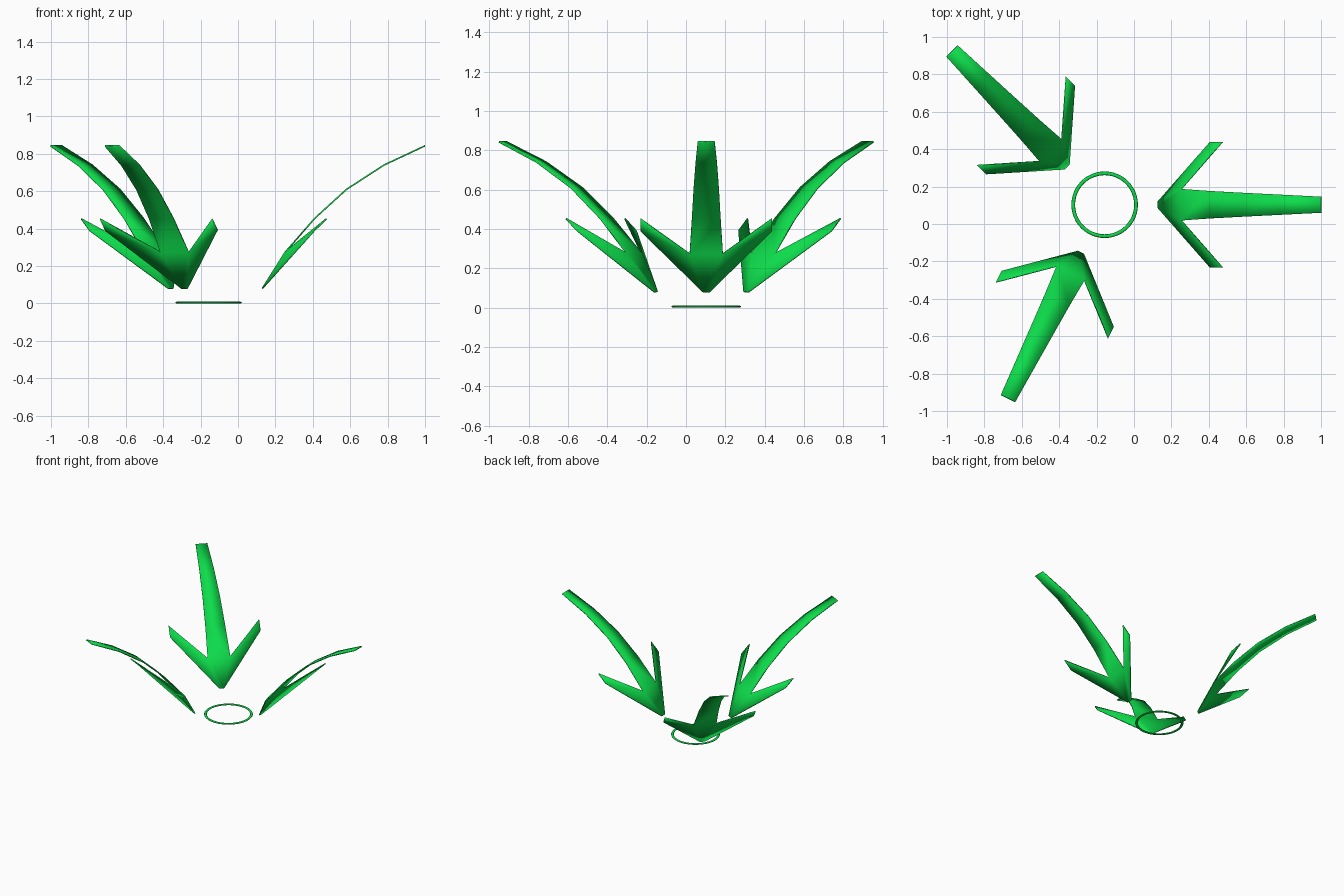
import bpy, bmesh, math
from mathutils import Matrix

cube = bpy.data.objects.get("Cube")
if cube:
    bpy.data.objects.remove(cube, do_unlink=True)

green = bpy.data.materials.new("leaf_green")
COLOR = (0.004, 0.72, 0.07, 1.0)
green.use_nodes = True
green.diffuse_color = COLOR
green.node_tree.nodes["Principled BSDF"].inputs["Base Color"].default_value = COLOR

CX, CY = -0.157, 0.103          # centre of the plant
# blade sections from root to tip: distance outwards, height, half width
BLADE = [(0.287, 0.08, 0.018), (0.41, 0.275, 0.084), (0.567, 0.455, 0.073),
         (0.737, 0.61, 0.064), (0.937, 0.74, 0.054), (1.157, 0.843, 0.043)]
# side leaflet tip corners: outer, inner
LEAFLET = [(0.565, 0.335, 0.39), (0.63, 0.335, 0.453)]


def finish(obj, angle):
    obj.data.materials.append(green)
    bpy.ops.object.select_all(action='DESELECT')
    obj.select_set(True)
    bpy.context.view_layer.objects.active = obj
    bpy.ops.object.shade_smooth_by_angle(angle=math.radians(angle))


def make_leaf(name, degrees):
    bm = bmesh.new()
    # central arching blade
    rows = [[bm.verts.new((u, s * w, z)) for s in (-1, 1)] for u, z, w in BLADE]
    for a, b in zip(rows, rows[1:]):
        bm.faces.new((a[0], b[0], b[1], a[1]))
    # two side leaflets growing from the root
    for i, s in enumerate((-1, 1)):
        outer, inner = [bm.verts.new((u, s * v, z)) for u, v, z in LEAFLET]
        root, notch = rows[0][i], rows[1][i]
        bm.faces.new((root, outer, notch))
        bm.faces.new((outer, inner, notch))
    bmesh.ops.recalc_face_normals(bm, faces=bm.faces)
    bm.transform(Matrix.Translation((CX, CY, 0)) @ Matrix.Rotation(math.radians(degrees), 4, 'Z'))
    mesh = bpy.data.meshes.new(name)
    bm.to_mesh(mesh)
    bm.free()
    leaf = bpy.data.objects.new(name, mesh)
    bpy.context.collection.objects.link(leaf)
    finish(leaf, 60)
    thick = leaf.modifiers.new("thickness", 'SOLIDIFY')
    thick.thickness = 0.008
    thick.offset = 0


for name, degrees in (("left_leaf", 0), ("back_leaf", 134.8), ("front_leaf", 243.5)):
    make_leaf(name, degrees)

# thin ring on the ground
bpy.ops.mesh.primitive_torus_add(major_segments=48, minor_segments=8, major_radius=0.168,
                                 minor_radius=0.01, location=(CX, CY, 0.005))
ring = bpy.context.object
ring.name = "base_ring"
ring.scale.z = 0.5
finish(ring, 60)
